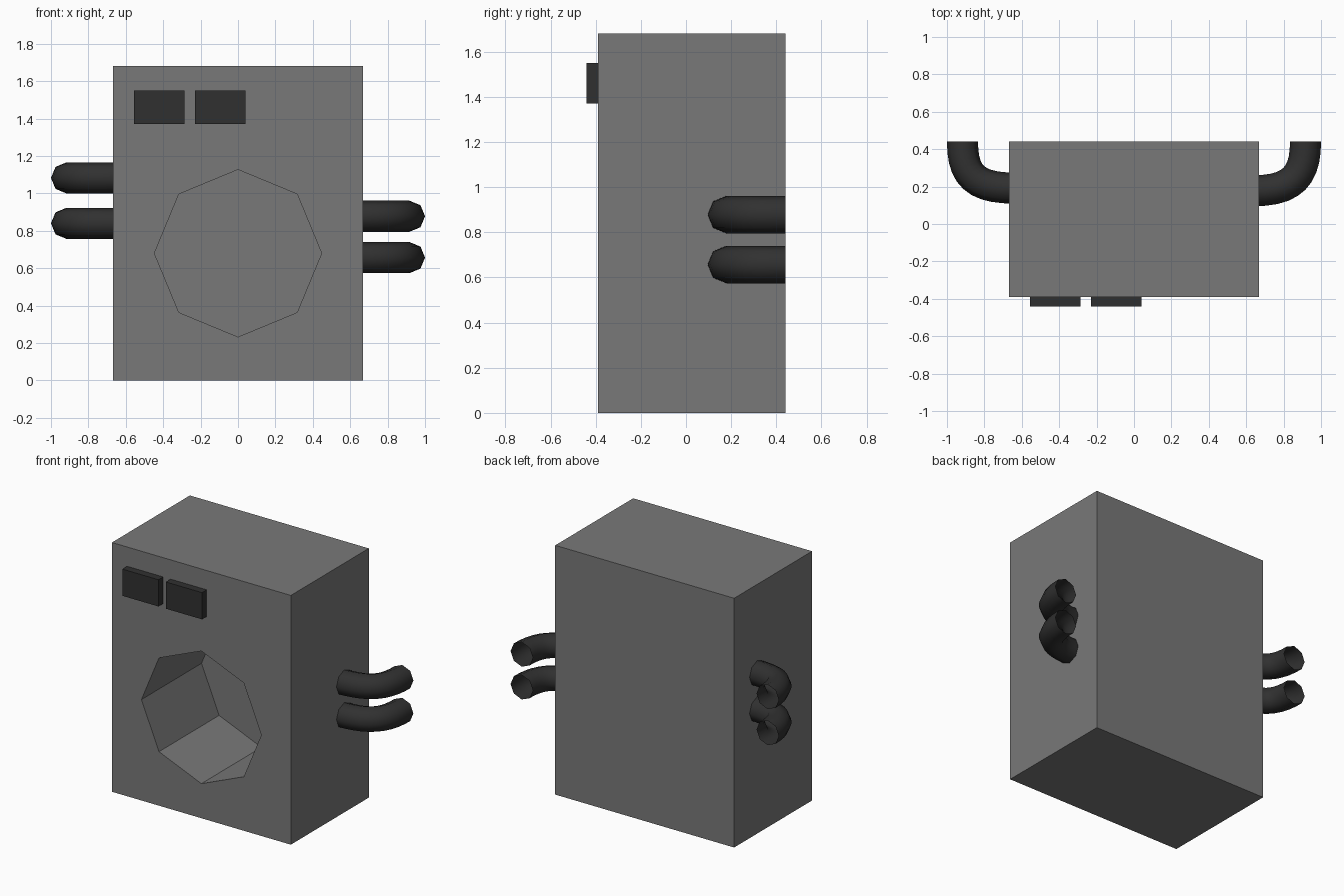
import bpy
from math import pi

if "Cube" in bpy.data.objects:
    bpy.data.objects.remove(bpy.data.objects["Cube"])


def make_material(name, value):
    mat = bpy.data.materials.new(name)
    mat.use_nodes = True
    colour = (value, value, value, 1)
    mat.diffuse_color = colour
    mat.node_tree.nodes["Principled BSDF"].inputs["Base Color"].default_value = colour
    return mat


grey = make_material("mid grey", 0.19)
dark = make_material("charcoal", 0.03)


def box(name, low, high, mat):
    centre = [(a + b) / 2 for a, b in zip(low, high)]
    bpy.ops.mesh.primitive_cube_add(size=1, location=centre)
    obj = bpy.context.object
    obj.name = name
    obj.scale = [b - a for a, b in zip(low, high)]
    bpy.ops.object.transform_apply(location=False, rotation=False, scale=True)
    obj.data.materials.append(mat)
    return obj


# Cabinet with a deep eight-sided drum opening in the front
FRONT, BACK = -0.39, 0.44
DRUM_BACK = 0.25
cabinet = box("cabinet", (-0.667, FRONT, 0), (0.667, BACK, 1.68), grey)
start = FRONT - 0.2
bpy.ops.mesh.primitive_cylinder_add(
    vertices=8, radius=0.447, depth=DRUM_BACK - start,
    location=(0, (DRUM_BACK + start) / 2, 0.68), rotation=(pi / 2, 0, 0))
cutter = bpy.context.object
cutter.name = "drum_cutter"
cutter.hide_render = True
cutter.data.materials.append(grey)

opening = cabinet.modifiers.new("drum opening", "BOOLEAN")
opening.operation = "DIFFERENCE"
opening.solver = "EXACT"
opening.object = cutter
bpy.context.view_layer.objects.active = cabinet
bpy.ops.object.modifier_apply(modifier=opening.name)
bpy.data.objects.remove(cutter)

# Two raised control panels
for name, x in (("control_panel_right", -0.555), ("control_panel_left", -0.23)):
    box(name, (x, FRONT - 0.05, 1.37), (x + 0.27, FRONT, 1.55), dark)


# Open-ended hoses that leave the sides and bend to the back
def hose(name, side, y, z):
    curve = bpy.data.curves.new(name, "CURVE")
    curve.dimensions = "3D"
    curve.bevel_depth = 0.083
    curve.bevel_resolution = 2
    curve.resolution_u = 10
    curve.materials.append(dark)
    spline = curve.splines.new("BEZIER")
    spline.bezier_points.add(1)
    root, tip = spline.bezier_points
    root.co = (side * 0.64, y, z)
    root.handle_left = (side * 0.5, y, z)
    root.handle_right = (side * 0.85, y, z)
    tip.co = (side * 0.917, BACK, z)
    tip.handle_left = (side * 0.917, BACK - 0.18, z)
    tip.handle_right = (side * 0.917, BACK + 0.18, z)
    obj = bpy.data.objects.new(name, curve)
    bpy.context.collection.objects.link(obj)
    bpy.ops.object.select_all(action="DESELECT")
    obj.select_set(True)
    bpy.context.view_layer.objects.active = obj
    bpy.ops.object.convert(target="MESH")
    bpy.ops.object.shade_smooth()


for label, z in (("upper", 0.878), ("lower", 0.657)):
    hose("left_hose_" + label, 1, 0.178, z)
for label, z in (("upper", 1.083), ("lower", 0.84)):
    hose("right_hose_" + label, -1, 0.192, z)
